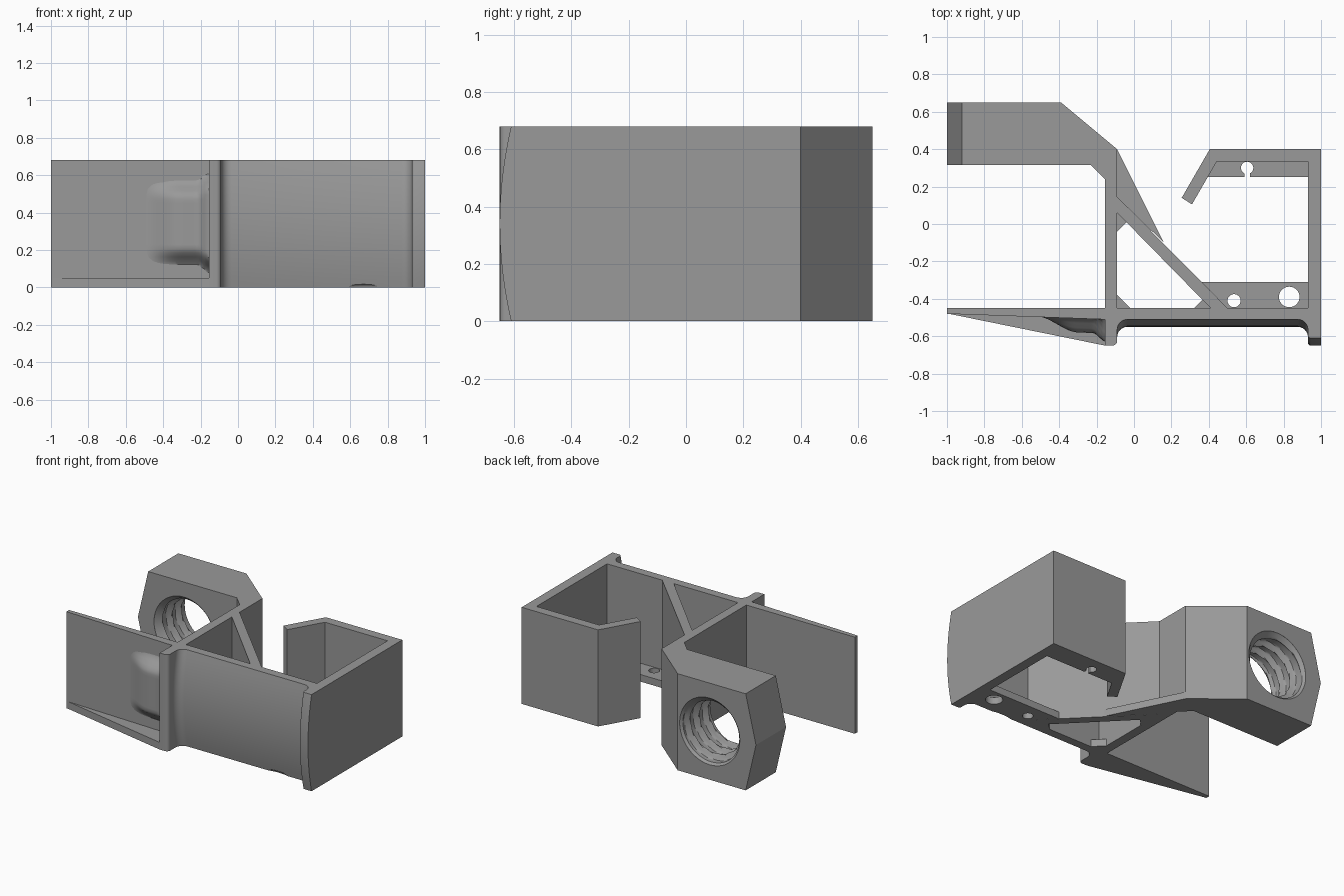
import bpy, bmesh, math
from mathutils import Vector

if "Cube" in bpy.data.objects:
    bpy.data.objects.remove(bpy.data.objects["Cube"])

H = 0.68          # overall height
TAB = 0.05        # thickness of the low plates
grey = bpy.data.materials.new("grey plastic")
grey.diffuse_color = (0.32, 0.32, 0.32, 1)
grey.use_nodes = True
grey.node_tree.nodes["Principled BSDF"].inputs["Base Color"].default_value = grey.diffuse_color


def finish(name, bm, smooth=False):
    bmesh.ops.recalc_face_normals(bm, faces=bm.faces)
    me = bpy.data.meshes.new(name)
    bm.to_mesh(me)
    bm.free()
    me.materials.append(grey)
    ob = bpy.data.objects.new(name, me)
    bpy.context.collection.objects.link(ob)
    if smooth:
        bpy.ops.object.select_all(action='DESELECT')
        ob.select_set(True)
        bpy.context.view_layer.objects.active = ob
        bpy.ops.object.shade_smooth_by_angle(angle=math.radians(30))
    return ob


def loft(name, rings, smooth=False):
    """Skin a list of equal-length closed rings and cap both ends."""
    bm = bmesh.new()
    vs = [[bm.verts.new(p) for p in ring] for ring in rings]
    n = len(vs[0])
    for a, b in zip(vs, vs[1:]):
        for i in range(n):
            j = (i + 1) % n
            bm.faces.new((a[i], a[j], b[j], b[i]))
    bm.faces.new(vs[0])
    bm.faces.new(vs[-1])
    return finish(name, bm, smooth)


def prism(name, pts, z0=0.0, z1=H):
    return loft(name, [[(x, y, z) for x, y in pts] for z in (z0, z1)])


def cylinder(name, x, y, r, z0=-0.1, z1=0.2, n=32):
    return prism(name, [(x + r * math.cos(2 * math.pi * i / n),
                         y + r * math.sin(2 * math.pi * i / n)) for i in range(n)], z0, z1)


def cut(ob, cutter):
    cutter.hide_render = True
    cutter.hide_viewport = True
    m = ob.modifiers.new("cut", 'BOOLEAN')
    m.operation = 'DIFFERENCE'
    m.solver = 'EXACT'
    m.object = cutter


def arc(cx, cy, r, a0, a1, n=6):
    return [(cx + r * math.cos(math.radians(a0 + (a1 - a0) * i / n)),
             cy + r * math.sin(math.radians(a0 + (a1 - a0) * i / n))) for i in range(n + 1)]


# Upright wall with the threaded head, pointed at its free end
body = prism("wall_and_head", [(-1, .315), (-.23, .315), (-.155, .24), (-.155, -.45),
                               (-.09, -.45), (-.09, .40), (-.39, .65), (-1, .65)])
bm = bmesh.new()
bm.from_mesh(body.data)
for s in (1, -1):
    bmesh.ops.bisect_plane(bm, geom=bm.verts[:] + bm.edges[:] + bm.faces[:],
                           plane_co=Vector((-1, 0, H / 2)),
                           plane_no=Vector((-H / 2, 0, .08 * s)), clear_outer=True)
    bmesh.ops.holes_fill(bm, edges=[e for e in bm.edges if e.is_boundary])
bmesh.ops.recalc_face_normals(bm, faces=bm.faces)
bm.to_mesh(body.data)
bm.free()

# Threaded bore through the head
rings, seg, steps = [], 48, 48
for k in range(steps + 1):
    y = .30 + .365 * k / steps
    ring = []
    for i in range(seg):
        ph = ((y - .3) / .1 - i / seg) % 1
        r = .18 + .04 * min(1, max(0, 2.2 - 4.4 * abs(ph - .5)))
        r = max(r, .235 - max(0, min(y - .315, .65 - y)))
        a = 2 * math.pi * i / seg
        ring.append((-.64 + r * math.cos(a), y, H / 2 + r * math.sin(a)))
    rings.append(ring)
cut(body, loft("bore_cutter", rings, True))

# Curved front panel with a rib on the left and a lip on the right
rings = []
for k in range(17):
    z = H * k / 16
    d = .04 * (1 - (2 * z / H - 1) ** 2)
    ring = [(1, -.45), (1, -.61 - d)]
    ring += [(x, y - d) for x, y in arc(.945, -.595, .015, 270, 180, 4)]
    ring += [(x, y - d) for x, y in arc(.875, -.565, .055, 0, 90)]
    ring += [(x, y - d) for x, y in arc(-.035, -.565, .055, 90, 180)]
    ring += arc(-.115, -.625, .025, 0, -90, 4)
    ring += [(-.155, -.65), (-.155, -.45)]
    rings.append([(x, y, z) for x, y in ring])
panel = loft("front_panel", rings, True)

# Shallow scoop under the panel
bm = bmesh.new()
bmesh.ops.create_uvsphere(bm, u_segments=32, v_segments=16, radius=1)
for v in bm.verts:
    v.co = Vector((.67 + .13 * v.co.x, -.55 + .05 * v.co.y, .025 * v.co.z))
cut(panel, finish("scoop_cutter", bm))

# Left wing and its thin wedge foot
prism("left_wing", [(-1, -.45), (-1, -.48), (-.155, -.51), (-.155, -.45)])
prism("wing_foot", [(-1, -.478), (-.155, -.65), (-.155, -.49)], 0, TAB)


# Soft bump blending the wing into the rib
def ease(t):
    t = min(1, max(0, t))
    return t * t * (3 - 2 * t)


rings = []
for k in range(25):
    x = -.52 + .37 * k / 24
    flare = ease((x + .22) / .07)
    face = -.48 - .03 * (x + 1) / .845 + .004
    ring = [(x, -.47, .03), (x, -.47, .65)]
    for i in range(29):
        z = .65 - .62 * i / 28
        half = .235 + .04 * flare
        side = ease((half - abs(z - .345)) / .1)
        depth = (.079 * ease((x + .52) / .22) + .045 * flare) * side
        ring.append((x, face - depth, z))
    rings.append(ring)
loft("wing_bump", rings, True)

# Diagonal brace and the low gussets around it
prism("diagonal_brace", [(-.09, .145), (-.09, .06), (.41, -.45), (.50, -.45)])
prism("outer_gusset", [(-.09, .40), (-.09, .145), (.16, -.10)], 0, TAB)
prism("gusset_top", [(-.09, .06), (-.09, -.04), (-.04, .01)], 0, TAB)
prism("gusset_left", [(-.09, -.38), (-.09, -.45), (-.02, -.45)], 0, TAB)
prism("gusset_right", [(.32, -.45), (.41, -.45), (.367, -.405)], 0, TAB)

# Right wall, back wall and angled hook
prism("hook_wall", [(.93, -.45), (1, -.45), (1, .40), (.405, .40), (.255, .14),
                    (.31, .105), (.443, .335), (.93, .335)])

# Low floor tab with two holes
tab = prism("hole_tab", [(.362, -.31), (.50, -.45), (.93, -.45), (.93, -.31)], 0, TAB)
cut(tab, cylinder("large_hole_cutter", .83, -.39, .055))
cut(tab, cylinder("small_hole_cutter", .535, -.41, .035))

# Low back tab with a keyhole slot
key = prism("keyhole_tab", [(.394, .25), (.93, .25), (.93, .335), (.443, .335)], 0, TAB)
cut(key, cylinder("keyhole_cutter", .605, .30, .033))
cut(key, prism("slot_cutter", [(.59, .22), (.62, .22), (.62, .29), (.59, .29)], -.1, .2))
